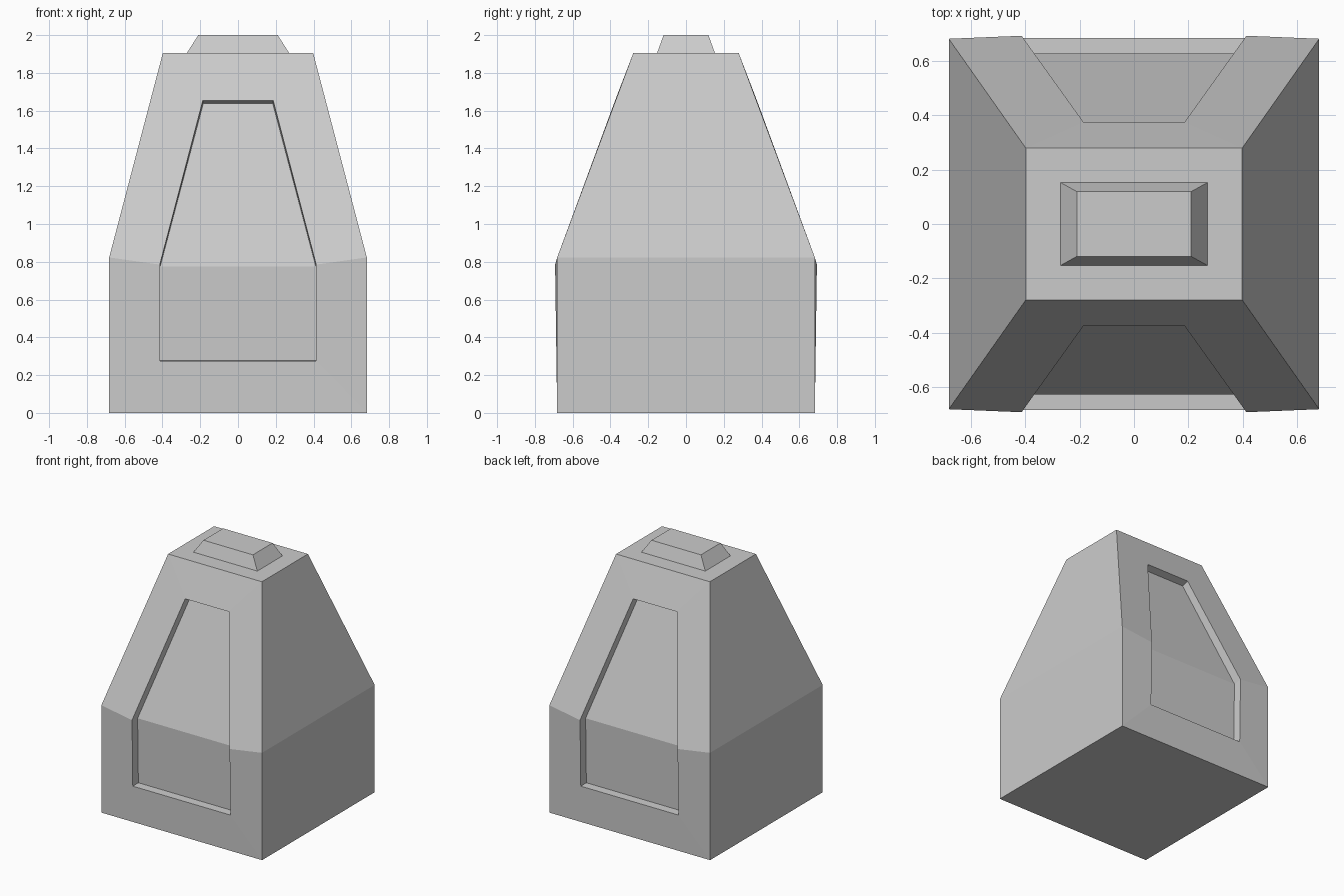
import bpy, bmesh

if "Cube" in bpy.data.objects:
    bpy.data.objects.remove(bpy.data.objects["Cube"])


def make_object(name, bm):
    bmesh.ops.remove_doubles(bm, verts=bm.verts, dist=1e-4)
    bmesh.ops.recalc_face_normals(bm, faces=bm.faces)
    mesh = bpy.data.meshes.new(name)
    bm.to_mesh(mesh)
    bm.free()
    obj = bpy.data.objects.new(name, mesh)
    bpy.context.collection.objects.link(obj)
    return obj


def add_face(bm, points):
    bm.faces.new([bm.verts.new(p) for p in points])


def both(rows):
    """Mirror a right-hand half outline into (right, left) point lists."""
    return rows, [(-x, y, z) for x, y, z in rows]


# Half outlines from bottom to top: body edge, recess rim, recess floor
EDGE = [(0.682, 0.682, 0), (0.682, 0.682, 0.823), (0.398, 0.279, 1.905)]
RIM = [(0.414, 0.684, 0.275), (0.414, 0.693, 0.785), (0.186, 0.375, 1.655)]
FLOOR = [(0.412, 0.619, 0.277), (0.412, 0.628, 0.775), (0.184, 0.322, 1.637)]

# Body: tapered block with a recessed panel in the front and back
bm = bmesh.new()
for s in (1, -1):
    edge, rim, floor = ([(x, s * y, z) for x, y, z in rows]
                        for rows in (EDGE, RIM, FLOOR))
    for outer, inner in ((edge, rim), (rim, floor)):
        (ro, lo), (ri, li) = both(outer), both(inner)
        for o, i in ((ro, ri), (lo, li)):
            for k in range(2):
                add_face(bm, [o[k], o[k + 1], i[k + 1], i[k]])
        for k in (0, 2):
            add_face(bm, [ro[k], lo[k], li[k], ri[k]])
    r, l = both(floor)
    for k in range(2):
        add_face(bm, [r[k], r[k + 1], l[k + 1], l[k]])

    # Plain left and right sides
    for k in range(2):
        (x0, y0, z0), (x1, y1, z1) = EDGE[k], EDGE[k + 1]
        add_face(bm, [(s * x0, -y0, z0), (s * x0, y0, z0),
                      (s * x1, y1, z1), (s * x1, -y1, z1)])

# Bottom and top of the body
for x, y, z in (EDGE[0], EDGE[2]):
    add_face(bm, [(x, y, z), (-x, y, z), (-x, -y, z), (x, -y, z)])
make_object("body", bm)

# Cap: small bevelled block on top
bm = bmesh.new()
bmesh.ops.create_cube(bm, size=2)
for v in bm.verts:
    sx, sy, z = (0.21, 0.119, 2.0) if v.co.z > 0 else (0.271, 0.153, 1.905)
    v.co = (v.co.x * sx, v.co.y * sy, z)
make_object("top_cap", bm)
